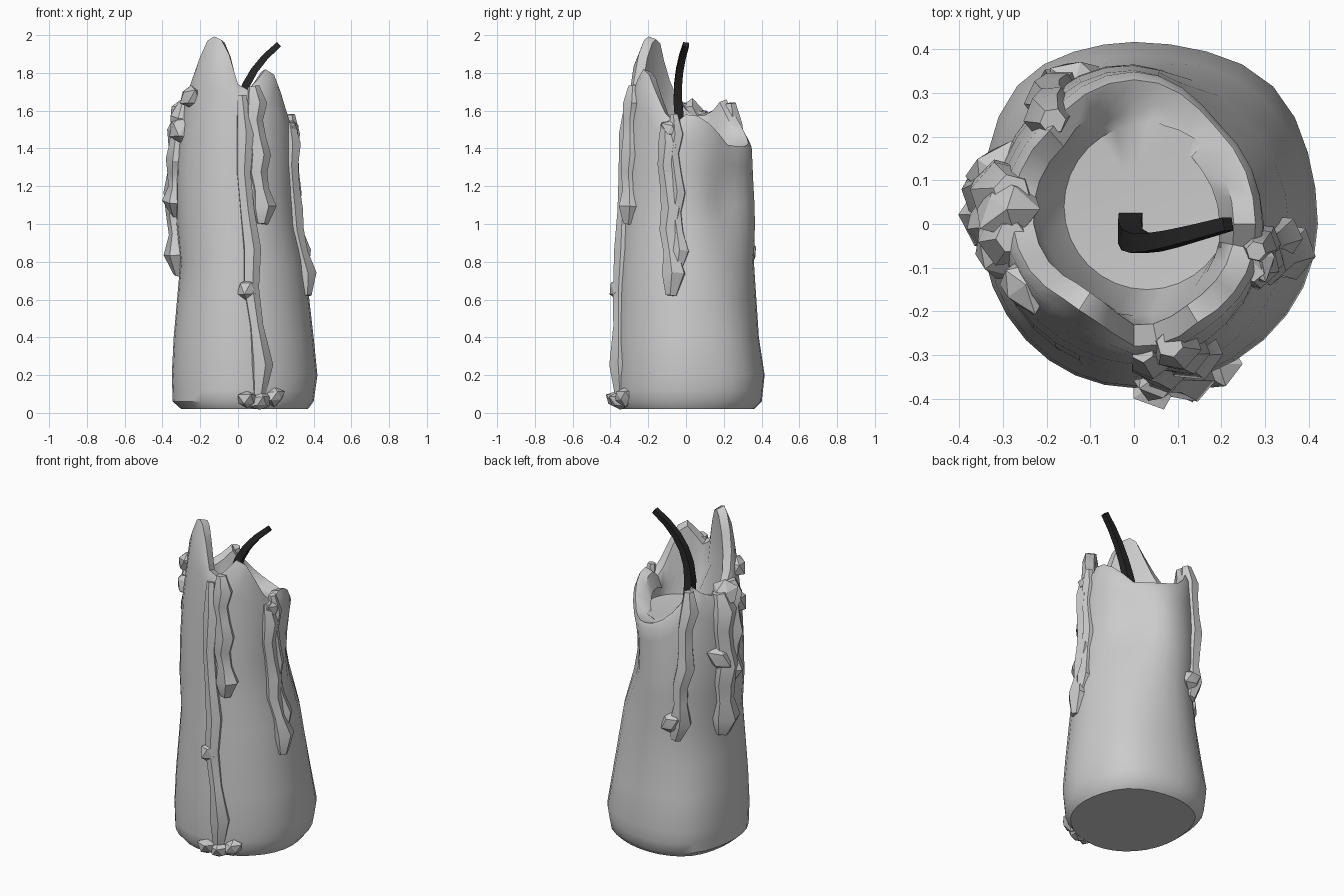
import bpy, bmesh, math, random
from mathutils import Vector

if "Cube" in bpy.data.objects:
    bpy.data.objects.remove(bpy.data.objects["Cube"])

random.seed(4)
N = 32
TAU = 2 * math.pi


def finish(bm, name, angle, mat=None):
    bmesh.ops.recalc_face_normals(bm, faces=bm.faces)
    me = bpy.data.meshes.new(name)
    bm.to_mesh(me)
    bm.free()
    ob = bpy.data.objects.new(name, me)
    bpy.context.collection.objects.link(ob)
    if mat:
        me.materials.append(mat)
    bpy.ops.object.select_all(action='DESELECT')
    ob.select_set(True)
    bpy.context.view_layer.objects.active = ob
    bpy.ops.object.shade_smooth_by_angle(angle=math.radians(angle))


def loft(bm, rings):
    vr = [[bm.verts.new(p) for p in r] for r in rings]
    n = len(vr[0])
    for a, b in zip(vr, vr[1:]):
        for i in range(n):
            j = (i + 1) % n
            bm.faces.new((a[i], a[j], b[j], b[i]))
    bm.faces.new(vr[0][::-1])
    bm.faces.new(vr[-1])


def tube(name, pts, radii, sides, mat=None):
    bm = bmesh.new()
    rings = []
    for k, p in enumerate(pts):
        d = (pts[min(k + 1, len(pts) - 1)] - pts[max(k - 1, 0)]).normalized()
        side = d.cross(Vector((p.x, p.y, .001))).normalized()
        up = side.cross(d)
        rings.append([p + radii[k] * (side * math.cos(TAU * (i + .5) / sides)
                                      + up * math.sin(TAU * (i + .5) / sides))
                      for i in range(sides)])
    loft(bm, rings)
    finish(bm, name, 30, mat)


# Wax outline: height, then reach to left, right, front, back
OUTLINE = [(.02, .30, .37, .34, .36), (.06, .345, .40, .37, .40), (.2, .35, .42, .375, .415),
           (.4, .34, .40, .37, .385), (.8, .305, .355, .35, .36), (1.05, .33, .305, .335, .37),
           (1.4, .32, .30, .32, .35), (1.8, .27, .285, .29, .30), (2.0, .24, .20, .25, .25)]
# Rim height every 15 degrees, counter-clockwise from the right
RIM = [1.58, 1.57, 1.5, 1.42, 1.41, 1.41, 1.43, 1.47, 1.55, 1.66, 1.6, 1.58,
       1.62, 1.7, 1.85, 1.97, 2.0, 1.95, 1.74, 1.70, 1.83, 1.79, 1.66, 1.52]


def rim(a):
    t = (a / TAU * len(RIM)) % len(RIM)
    i = int(t)
    return RIM[i] + (RIM[(i + 1) % len(RIM)] - RIM[i]) * (t - i)


def reach(z):
    for a, b in zip(OUTLINE, OUTLINE[1:]):
        if z <= b[0]:
            f = max(0, (z - a[0]) / (b[0] - a[0]))
            return [p + (q - p) * f for p, q in zip(a[1:], b[1:])]
    return OUTLINE[-1][1:]


def hump(v, centre, width):
    return math.exp(-((v - centre) / width) ** 2)


def on_body(a, z, inset=0.0):
    left, right, front, back = reach(z)
    c, s = math.cos(a), math.sin(a)
    p = Vector((c * (right if c > 0 else left), s * (back if s > 0 else front), 0))
    # dented waist on the back right, fuller foot all over the back
    inset += .065 * hump(z, 1.15, .25) * hump(a % TAU, .75, .5)
    inset -= .03 * hump(z, .2, .3) * (hump(a % TAU, .8, .4) + hump(a % TAU, 2.36, .4))
    return p * (1 - inset / p.length) + Vector((0, 0, z))


# Wax body: outer wall, jagged rim, then the melted hollow
angles = [TAU * i / N for i in range(N)]
rings = [[on_body(a, z) for a in angles] for z in (.02, .06, .12, .2, .4, .6, .8, 1.0)]
for f in (.25, .5, .75, .93):
    rings.append([on_body(a, 1 + (rim(a) - 1) * f) for a in angles])
rings.append([on_body(a, rim(a), .015) for a in angles])
rings.append([on_body(a, rim(a) - .015, .065) for a in angles])
rings.append([on_body(a, 1.39 + (rim(a) - 1.39) * .45, .1) for a in angles])
for r, z in ((.19, 1.405), (.1, 1.4)):
    rings.append([Vector((.03 + r * math.cos(a), .04 + r * math.sin(a), z)) for a in angles])
bm = bmesh.new()
loft(bm, rings)
finish(bm, "wax_body", 40)

# Drips follow the wall: start angle, end angle, top, bottom, radius
DRIPS = {
    "front_long_drip": (274, 288, 1.68, .05, .045),
    "front_short_drip": (287, 296, 1.73, 1.0, .052),
    "right_drip": (340, 349, 1.54, .62, .05),
    "right_thin_drip": (348, 354, 1.58, .75, .038),
    "back_left_drip": (131, 121, 1.64, .74, .05),
    "left_drip": (167, 169, 1.6, .73, .072),
    "left_side_drip": (186, 174, 1.64, 1.05, .06),
}
STEPS = 9
for name, (a0, a1, top, bottom, r) in DRIPS.items():
    pts, radii = [], []
    for k in range(STEPS):
        t = k / (STEPS - 1)
        a = math.radians(a0 + (a1 - a0) * t + 2 * math.sin(k * 2.1))
        pts.append(on_body(a, top + (bottom - top) * t, .008))
        swell = 1.25 if k == STEPS - 2 else 1
        radii.append(r * swell * (1 + .15 * math.sin(k * 1.9)) * (.6 if k in (0, STEPS - 1) else 1))
    tube(name, pts, radii, 6)

# Jagged lumps of set wax on the wall: angle, height, radius
LUMPS = {
    "base_lump_left": (277, .07, .065), "base_lump_middle": (287, .06, .065),
    "base_lump_right": (299, .09, .065), "front_lump": (278, .66, .06),
    "left_lump_front": (208, 1.67, .07), "left_lump_low": (193, 1.5, .08),
    "left_lump_top": (174, 1.58, .075), "left_lump_back": (162, 1.22, .085),
    "right_lump": (346, 1.5, .06), "back_left_lump": (117, .85, .07),
}
for name, (a, z, r) in LUMPS.items():
    bm = bmesh.new()
    bmesh.ops.create_icosphere(bm, subdivisions=1, radius=r)
    for v in bm.verts:
        v.co *= random.uniform(.7, 1.15)
        v.co.z *= .85 if z < .2 else 1.1
    bmesh.ops.translate(bm, verts=bm.verts, vec=on_body(math.radians(a), z, .005))
    for v in bm.verts:
        v.co.z = max(v.co.z, 0)
    finish(bm, name, 20)

# Bent dark wick along a curve
black = bpy.data.materials.new("charred_wick")
black.diffuse_color = (.02, .02, .02, 1)
black.use_nodes = True
black.node_tree.nodes["Principled BSDF"].inputs["Base Color"].default_value = black.diffuse_color
ctrl = [Vector(p) for p in ((-.005, .01, 1.35), (-.03, -.07, 1.62), (.03, -.05, 1.8), (.215, 0, 1.95))]
path = []
for k in range(8):
    t = k / 7
    u = 1 - t
    path.append(u**3 * ctrl[0] + 3 * u * u * t * ctrl[1] + 3 * u * t * t * ctrl[2] + t**3 * ctrl[3])
bm = bmesh.new()
square = []
for k, p in enumerate(path):
    d = (path[min(k + 1, 7)] - path[max(k - 1, 0)]).normalized()
    side = d.cross(Vector((0, 1, 0))).normalized()
    up = side.cross(d)
    r = .028 - .0018 * k
    square.append([p + side * r * sx + up * r * sy for sx, sy in ((1, 1), (-1, 1), (-1, -1), (1, -1))])
loft(bm, square)
finish(bm, "wick", 30, black)
